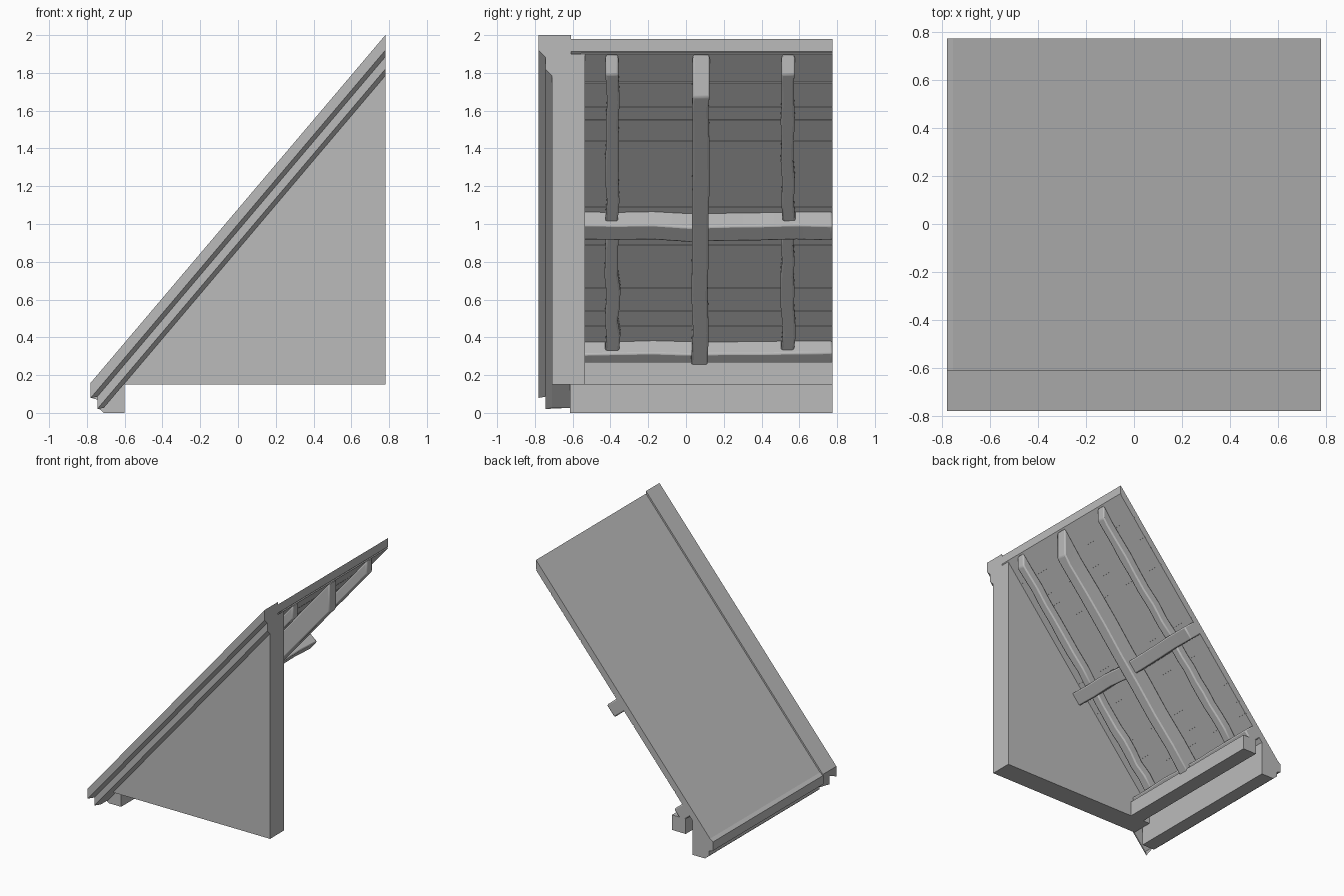
import bpy, math, random
from mathutils import Vector

random.seed(4)
cube = bpy.data.objects.get("Cube")
if cube:
    bpy.data.objects.remove(cube)

grey = bpy.data.materials.new("plain_grey")
grey.use_nodes = True
tone = (0.5, 0.5, 0.5, 1)
grey.diffuse_color = tone
grey.node_tree.nodes["Principled BSDF"].inputs["Base Color"].default_value = tone

SLOPE = 1.18
ANGLE = math.atan(SLOPE)
C, S = math.cos(ANGLE), math.sin(ANGLE)
EDGE, BACK, INNER = 0.78, 0.775, -0.535   # ridge x, rear y, inner gable y
UNDER = 1.9                               # height of the underside at the ridge


def loft(name, rings, bevel=0, smooth=False):
    """Skin matching rings of points and cap both ends."""
    n = len(rings[0])
    verts = [p for ring in rings for p in ring]
    faces = [tuple(range(n)), tuple(range(len(verts) - n, len(verts)))]
    for r in range(len(rings) - 1):
        for i in range(n):
            a, b = r * n + i, r * n + (i + 1) % n
            faces.append((a, b, b + n, a + n))
    mesh = bpy.data.meshes.new(name)
    mesh.from_pydata(verts, [], faces)
    obj = bpy.data.objects.new(name, mesh)
    bpy.context.collection.objects.link(obj)
    mesh.materials.append(grey)
    bpy.ops.object.select_all(action='DESELECT')
    obj.select_set(True)
    bpy.context.view_layer.objects.active = obj
    bpy.ops.object.mode_set(mode='EDIT')
    bpy.ops.mesh.select_all(action='SELECT')
    bpy.ops.mesh.normals_make_consistent(inside=False)
    bpy.ops.object.mode_set(mode='OBJECT')
    if bevel:
        mod = obj.modifiers.new("soft_edges", 'BEVEL')
        mod.width, mod.segments, mod.limit_method = bevel, 2, 'ANGLE'
        mod.angle_limit = math.radians(40)
    if smooth:
        bpy.ops.object.shade_smooth_by_angle(angle=math.radians(35))
    return obj


def prism(name, profile, y0, y1):
    """Extrude an x-z profile along y."""
    return loft(name, [[(x, y, z) for x, z in profile] for y in (y0, y1)])


def on_roof(s, y, d):
    """Point s down the slope from the ridge and d below the underside."""
    return Vector((EDGE - s * C + d * S, y, UNDER - s * S - d * C))


def down(z):
    return (UNDER - z) / S


def wobble(amount):
    return random.uniform(-amount, amount)


# Roof slab, with a plumb cut at the ridge
low = -0.755
run = SLOPE * (EDGE - low)
prism("roof_slab", [(EDGE, 1.98), (EDGE, UNDER + 0.012),
                    (low, UNDER + 0.012 - run), (low, 1.98 - run)], -0.62, BACK)

# Boards lining the underside, separated by narrow seams
seams = [1.9, 1.75, 1.62, 1.55, 1.44, 1.09, 0.89, 0.66, 0.54, 0.46, 0.2]
for i, (top, bottom) in enumerate(zip(seams, seams[1:])):
    s0, s1 = down(top) + 0.003 * (i > 0), down(bottom) - 0.003
    box = [(s0, -0.01), (s0, 0), (s1, 0), (s1, -0.01)]
    loft("ceiling_board", [[on_roof(s, y, d) for s, d in box] for y in (INNER - 0.02, BACK)])

# Stepped verge moulding along the gable, mitred at the eave
steps = [(-0.61, 2.0), (-0.78, 2.0), (-0.78, 1.92), (-0.745, 1.885),
         (-0.745, 1.82), (-0.71, 1.785), (-0.61, 1.785)]
ends = [-0.78, -0.78, -0.78, -0.745, -0.745, -0.71, -0.71]
loft("verge_moulding", [[(EDGE, y, z) for y, z in steps],
                        [(x, y, z - SLOPE * (EDGE - x)) for (y, z), x in zip(steps, ends)]])

# Eave moulding and outer plate
prism("eave_moulding", [(-0.755, 0.169), (-0.78, 0.15), (-0.78, 0.08), (-0.745, 0.07),
                        (-0.745, 0.03), (-0.71, 0.0), (-0.6, 0.0), (-0.6, 0.28)],
      -0.615, BACK)

# Gable wall
prism("gable_wall", [(EDGE, UNDER), (EDGE, 0.15), (-0.6, 0.15),
                     (-0.6, UNDER - SLOPE * (EDGE + 0.6))], -0.71, INNER)

# Inner wall plate
prism("wall_plate", [(-0.42, 0.15), (-0.42, 0.27), (-0.54, 0.27), (-0.54, 0.15)],
      INNER - 0.02, BACK)


# Hewn purlins running across the roof
def purlin(name, z, width, depth):
    rings = []
    s = down(z)
    for k in range(8):
        y = INNER - 0.02 + (BACK - INNER + 0.02) * k / 7
        o = wobble(0.008)
        e = wobble(0.005)
        rings.append([on_roof(s + o, y, -0.02), on_roof(s + o, y, depth + e),
                      on_roof(s + o + width, y, depth + e), on_roof(s + o + width, y, -0.02)])
    loft(name, rings, 0.01, True)


purlin("middle_purlin", 1.06, 0.105, 0.11)
purlin("lower_purlin", 0.38, 0.105, 0.1)


# Hewn rafters running down the slope
def rafter(name, y, width, depth, s0, s1, plumb):
    rings = []
    count = 8
    for k in range(count + 1):
        s = s0 + (s1 - s0) * k / count
        o = wobble(0.006)
        w = width / 2 + wobble(0.003)
        cut = depth * S / C if plumb and k == 0 else 0
        rings.append([on_roof(s, y + o - w, 0), on_roof(s + cut, y + o - w, depth),
                      on_roof(s + cut, y + o + w, depth), on_roof(s, y + o + w, 0)])
    loft(name, rings, 0.01, True)


rafter("main_rafter", 0.075, 0.088, 0.148, 0, down(0.32), True)
for y in (-0.39, 0.54):
    rafter("upper_side_rafter", y, 0.07, 0.071, 0, down(1.05), True)
    rafter("lower_side_rafter", y, 0.07, 0.071, down(1.0), down(0.37), False)
